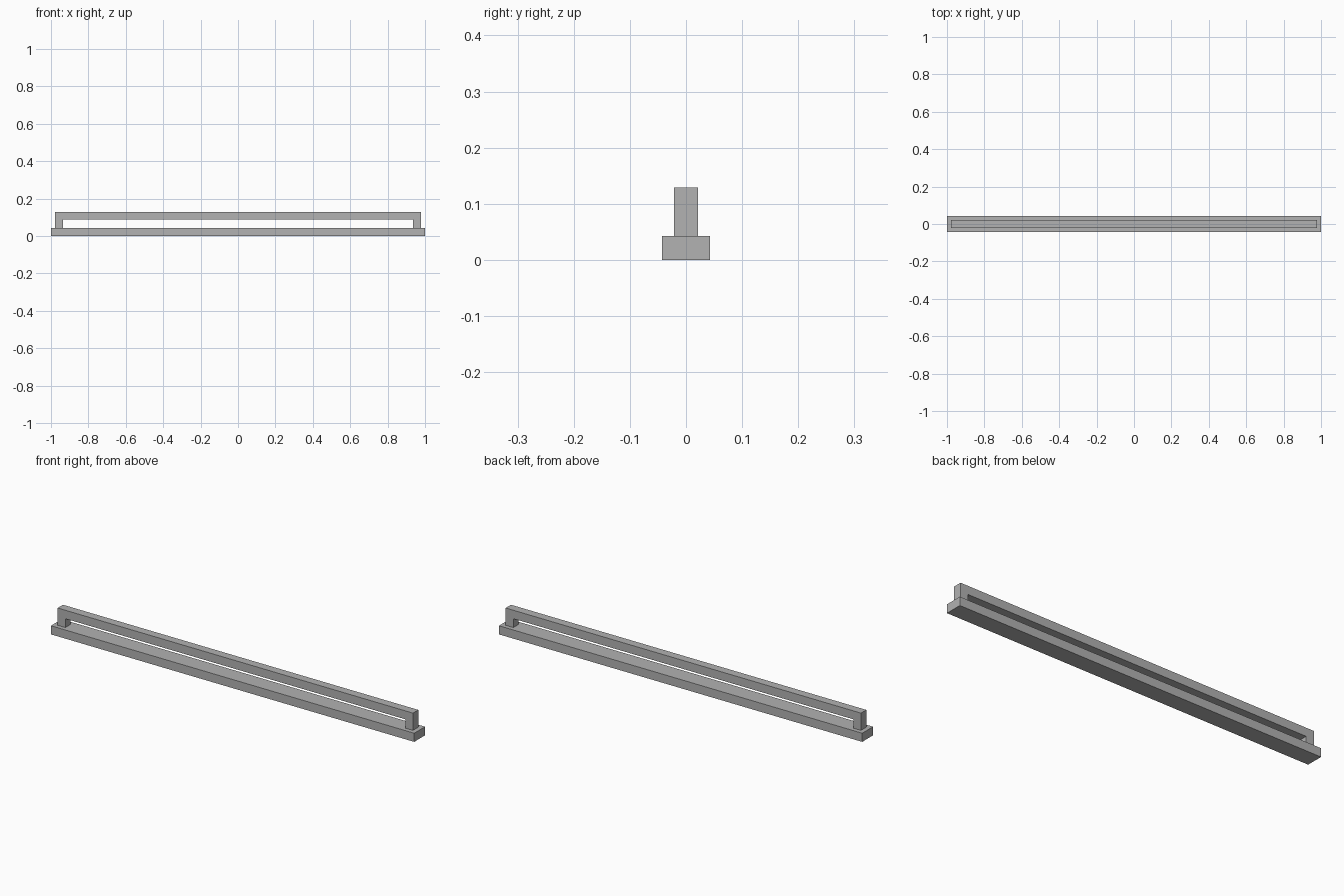
import bpy
import bmesh

cube = bpy.data.objects.get("Cube")
if cube:
    bpy.data.objects.remove(cube, do_unlink=True)

grey = bpy.data.materials.new("plain grey")
grey.use_nodes = True
colour = (0.445, 0.445, 0.445, 1)
grey.diffuse_color = colour
grey.node_tree.nodes["Principled BSDF"].inputs["Base Color"].default_value = colour


def extrude_profile(name, points, depth):
    """Extrude an outline in the XZ plane evenly about y = 0."""
    bm = bmesh.new()
    face = bm.faces.new([bm.verts.new((x, -depth / 2, z)) for x, z in points])
    result = bmesh.ops.extrude_face_region(bm, geom=[face])
    moved = [v for v in result["geom"] if isinstance(v, bmesh.types.BMVert)]
    bmesh.ops.translate(bm, verts=moved, vec=(0, depth, 0))
    bmesh.ops.recalc_face_normals(bm, faces=bm.faces)
    mesh = bpy.data.meshes.new(name)
    bm.to_mesh(mesh)
    bm.free()
    mesh.materials.append(grey)
    obj = bpy.data.objects.new(name, mesh)
    bpy.context.collection.objects.link(obj)
    return obj


def mirrored(half):
    """Complete a right-hand outline with its reflection."""
    return half + [(-x, z) for x, z in reversed(half)]


base_top = 0.043
bar_bottom, bar_top = 0.087, 0.129
outer, inner = 0.978, 0.936

# Flat mounting strip
extrude_profile("base_strip", mirrored([(1, 0), (1, base_top)]), 0.085)

# Raised grip with a leg at each end
grip = [(inner, bar_bottom), (inner, base_top), (outer, base_top), (outer, bar_top)]
extrude_profile("grip_bar", mirrored(grip), 0.042)
